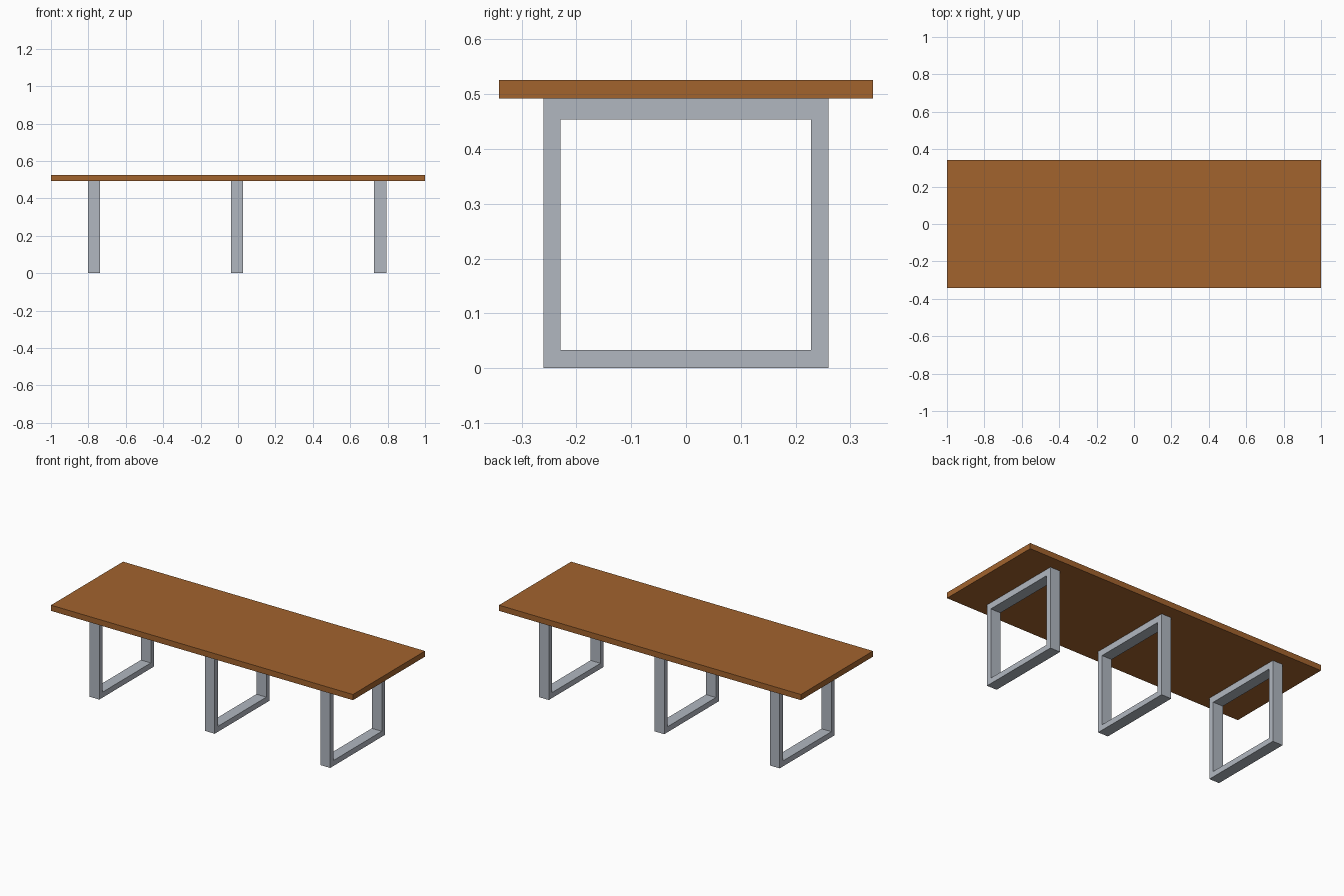
import bpy, bmesh

if "Cube" in bpy.data.objects:
    bpy.data.objects.remove(bpy.data.objects["Cube"])


def material(name, rgb):
    m = bpy.data.materials.new(name)
    m.diffuse_color = (*rgb, 1.0)
    m.use_nodes = True
    m.node_tree.nodes["Principled BSDF"].inputs["Base Color"].default_value = m.diffuse_color
    return m


wood = material("brown_wood", (0.36, 0.125, 0.027))
steel = material("pale_steel", (0.44, 0.475, 0.53))


def finish(name, bm, mat):
    bmesh.ops.recalc_face_normals(bm, faces=bm.faces)
    mesh = bpy.data.meshes.new(name)
    bm.to_mesh(mesh)
    bm.free()
    mesh.materials.append(mat)
    obj = bpy.data.objects.new(name, mesh)
    bpy.context.collection.objects.link(obj)
    return obj


def rectangle(y0, y1, z0, z1):
    return [(y0, z0), (y1, z0), (y1, z1), (y0, z1)]


def leg_frame(name, x):
    # Rectangular loop standing across the table, extruded along x
    bm = bmesh.new()
    outer = [bm.verts.new((x - 0.033, y, z)) for y, z in rectangle(-0.26, 0.26, 0, 0.492)]
    inner = [bm.verts.new((x - 0.033, y, z)) for y, z in rectangle(-0.229, 0.228, 0.033, 0.454)]
    faces = [bm.faces.new((outer[i], outer[(i + 1) % 4], inner[(i + 1) % 4], inner[i]))
             for i in range(4)]
    new = bmesh.ops.extrude_face_region(bm, geom=faces)["geom"]
    bmesh.ops.translate(bm, vec=(0.066, 0, 0),
                        verts=[g for g in new if isinstance(g, bmesh.types.BMVert)])
    # the starting ring must survive as the back face
    if len(bm.faces) == 12:
        for i in range(4):
            bm.faces.new((outer[i], outer[(i + 1) % 4], inner[(i + 1) % 4], inner[i]))
    return finish(name, bm, steel)


# Table top
bm = bmesh.new()
bmesh.ops.create_cube(bm, size=1)
bmesh.ops.scale(bm, vec=(2.0, 0.682, 0.034), verts=bm.verts)
bmesh.ops.translate(bm, vec=(0, 0, 0.509), verts=bm.verts)
finish("table_top", bm, wood)

# Three leg frames
for name, x in (("left_leg_frame", -0.77), ("middle_leg_frame", -0.005),
                ("right_leg_frame", 0.76)):
    leg_frame(name, x)
